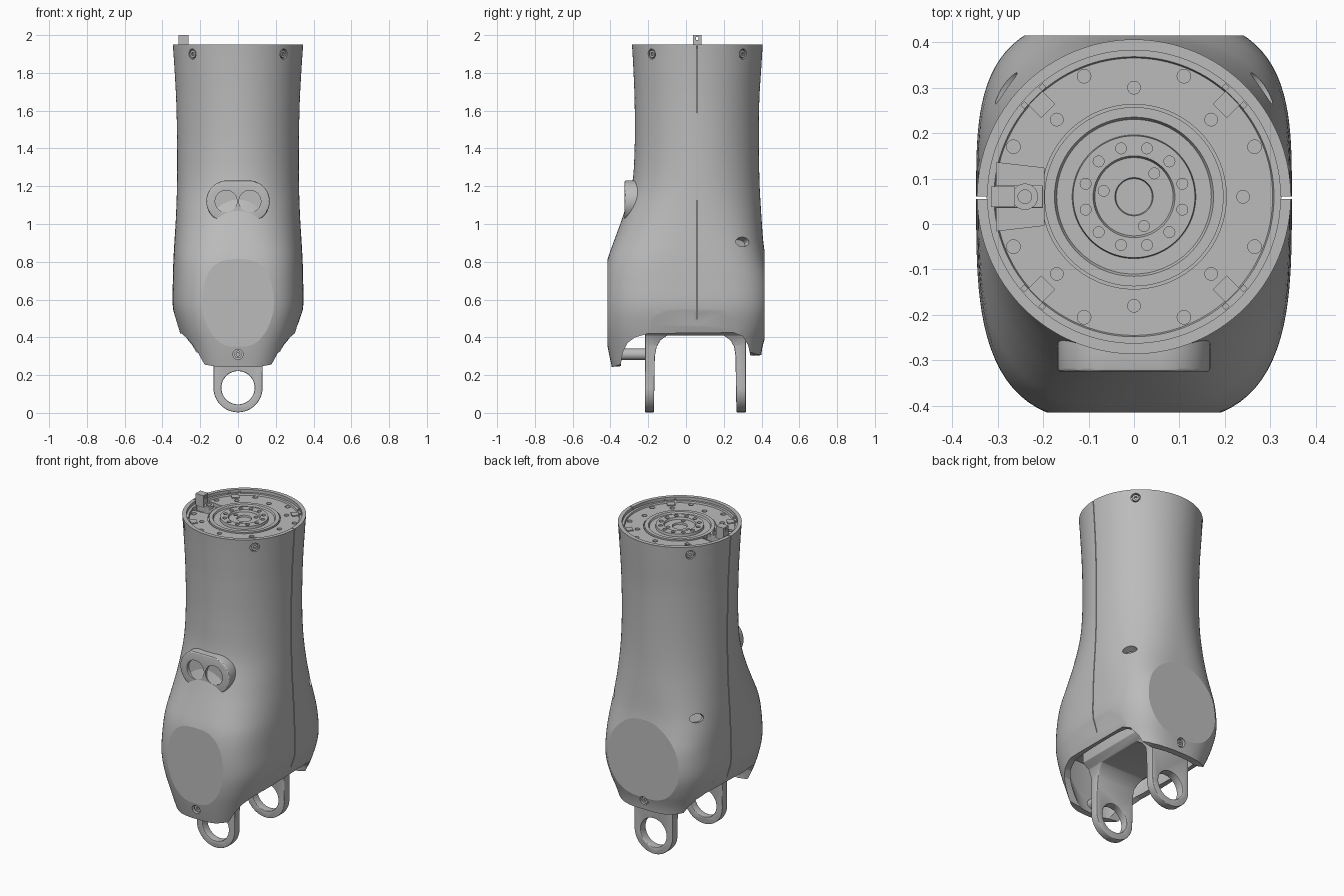
import bpy, bmesh, math
from mathutils import Vector

if "Cube" in bpy.data.objects:
    bpy.data.objects.remove(bpy.data.objects["Cube"])

grey = bpy.data.materials.new("plain grey")
grey.use_nodes = True
grey.diffuse_color = (0.5, 0.5, 0.5, 1)
grey.node_tree.nodes["Principled BSDF"].inputs["Base Color"].default_value = (0.5, 0.5, 0.5, 1)

CY = 0.06      # axis of the upper tube
FLAT = 0.415   # front and back flats
SEG = 128


# ---------- helpers ----------
def skin(name, *solids):
    """Each solid is a list of rings; rings are bridged and the ends capped."""
    bm = bmesh.new()
    for rings in solids:
        vs = [[bm.verts.new(p) for p in ring] for ring in rings]
        n = len(vs[0])
        for a, b in zip(vs, vs[1:]):
            for i in range(n):
                j = (i + 1) % n
                bm.faces.new((a[i], a[j], b[j], b[i]))
        bm.faces.new(vs[0][::-1])
        bm.faces.new(vs[-1])
    bmesh.ops.recalc_face_normals(bm, faces=bm.faces)
    me = bpy.data.meshes.new(name)
    bm.to_mesh(me)
    bm.free()
    me.materials.append(grey)
    ob = bpy.data.objects.new(name, me)
    bpy.context.collection.objects.link(ob)
    return ob


def tube(a, b, r, seg=32, squash=1.0):
    """Rings of a cylinder from a to b; squash flattens it vertically."""
    a, b = Vector(a), Vector(b)
    d = (b - a).normalized()
    u = Vector((0, 0, 1)).cross(d) if abs(d.z) < 0.9 else Vector((1, 0, 0))
    u.normalize()
    v = d.cross(u) * squash
    ts = [math.tau * i / seg for i in range(seg)]
    return [[p + r * (math.cos(t) * u + math.sin(t) * v) for t in ts] for p in (a, b)]


def prism(pts, axis, a, b):
    if axis == "x":
        return [[(k, p, q) for p, q in pts] for k in (a, b)]
    return [[(p, k, q) for p, q in pts] for k in (a, b)]


def box(x, y, z):
    return prism([(y[0], z[0]), (y[1], z[0]), (y[1], z[1]), (y[0], z[1])], "x", *x)


def apply(ob, mod):
    bpy.context.view_layer.objects.active = ob
    bpy.ops.object.modifier_apply(modifier=mod.name)


def cut(ob, cutter, op="DIFFERENCE"):
    m = ob.modifiers.new("cut", "BOOLEAN")
    m.operation, m.object, m.solver = op, cutter, "EXACT"
    apply(ob, m)
    bpy.data.objects.remove(cutter)


def bevel(ob, width):
    m = ob.modifiers.new("bevel", "BEVEL")
    m.width, m.segments, m.limit_method = width, 3, "ANGLE"
    apply(ob, m)


def smooth(ob, angle=30):
    bpy.ops.object.select_all(action="DESELECT")
    ob.select_set(True)
    bpy.context.view_layer.objects.active = ob
    bpy.ops.object.shade_smooth_by_angle(angle=math.radians(angle))


# ---------- shell ----------
# height, half width, front y, back y, squareness
STATIONS = [
    (0.10, 0.20, -0.36, 0.37, 3.0), (0.23, 0.25, -0.39, 0.39, 3.1),
    (0.35, 0.288, -0.415, 0.405, 3.2), (0.45, 0.32, -0.43, 0.435, 3.3),
    (0.56, 0.345, -0.437, 0.455, 3.3), (0.70, 0.345, -0.433, 0.45, 3.2),
    (0.81, 0.342, -0.416, 0.425, 3.0), (0.90, 0.337, -0.385, 0.41, 2.7),
    (1.03, 0.329, -0.338, 0.40, 2.35), (1.20, 0.323, -0.287, 0.39, 2.1),
    (1.40, 0.322, -0.272, 0.386, 2.0), (1.65, 0.327, -0.272, 0.388, 2.0),
    (1.85, 0.338, -0.28, 0.40, 2.0), (1.95, 0.345, -0.286, 0.406, 2.0)]


def station(z):
    s = STATIONS
    i = max(k for k in range(len(s) - 1) if s[k][0] <= z + 1e-6)
    lo, hi = max(i - 1, 0), min(i + 2, len(s) - 1)
    h = s[i + 1][0] - s[i][0]
    t = (z - s[i][0]) / h
    out = []
    for c in range(1, 5):
        p, q = s[i][c], s[i + 1][c]
        mp = (q - s[lo][c]) / (s[i + 1][0] - s[lo][0]) * h
        mq = (s[hi][c] - p) / (s[hi][0] - s[i][0]) * h
        out.append(p + t * mp + t * t * (3 * (q - p) - 2 * mp - mq)
                   + t ** 3 * (2 * (p - q) + mp + mq))
    return out


def body(name, z0, z1, steps, inset):
    rings = []
    for k in range(steps + 1):
        z = z0 + (z1 - z0) * k / steps
        rx, yf, yb, n = station(z)
        ring = []
        for i in range(SEG):
            c, s = math.cos(math.tau * i / SEG), math.sin(math.tau * i / SEG)
            r = (abs(c) ** n + abs(s) ** n) ** (-1 / n)
            ry = (yb - CY if s > 0 else CY - yf) - inset
            ring.append((r * c * (rx - inset), CY + r * s * ry, z))
        rings.append(ring)
    ob = skin(name, rings)
    f = FLAT - inset
    cut(ob, skin("flats", box((-1, 1), (-f, f), (0, 3))), "INTERSECT")
    return ob


shell = body("shell", 0.2, 1.95, 60, 0)

# rounded lower outline, a little higher at the back
half = [(0.40, 1.2), (0.40, 0.75), (0.345, 0.55), (0.283, 0.345), (0.258, 0.295),
        (0.222, 0.262), (0.175, 0.244), (0.11, 0.235)]
outline = half + [(-x, z) for x, z in half[::-1]]
rise = lambda z: z + max(0, 0.55 - z) * 0.25
cut(shell, skin("outline", [[(x, -0.5, z if z < 1 else 2.5) for x, z in outline],
                            [(x, 0.5, rise(z) if z < 1 else 2.5) for x, z in outline]]), "INTERSECT")
# arched lower edge on both sides, then the cavity
arch = [(-0.345, 0), (-0.345, 0.26), (-0.335, 0.32), (-0.31, 0.37), (-0.27, 0.4), (-0.2, 0.42),
        (0.25, 0.425), (0.3, 0.405), (0.328, 0.36), (0.34, 0.31), (0.34, 0)]
cut(shell, skin("arch", prism(arch, "x", -1, 1)))
cut(shell, body("cavity", 0.12, 0.56, 16, 0.035))
# top recess, joint seams, side windows
cut(shell, skin("recess", tube((0, CY, 1.88), (0, CY, 2.1), 0.322, SEG)))
for s in (-1, 1):
    cut(shell, skin("seam", box(sorted((s * 0.317, s * 0.5)), (0.055, 0.06), (0.3, 2.1))))
    a = Vector((s * 0.27, 0.29, 0.9))
    d = Vector((s * 0.8, 0.6, 0.35)) * 0.2
    cut(shell, skin("window", tube(a - d * 0.1, a + d, 0.042, 32, 0.6)))

# screws in the shell: outer point, inward direction
spots = [((sx * 0.244, CY + sy * 0.244, 1.9), (-sx * 0.7, -sy * 0.7, 0))
         for sx in (-1, 1) for sy in (-1, 1)]
spots += [((0, -0.40, 0.31), (0, 1, 0)), ((0, 0.405, 0.365), (0, -1, 0))]
for p, d in spots:
    p, d = Vector(p), Vector(d)
    cut(shell, skin("screw_hole", tube(p - d * 0.05, p + d * 0.02, 0.027)))
    screw = skin("shell_screw", tube(p + d * 0.03, p + d * 0.006, 0.02))
    cut(screw, skin("socket", tube(p + d * 0.016, p - d * 0.02, 0.01, 6)))
    smooth(screw)
smooth(shell, 24)
for poly in shell.data.polygons:   # crisp border round the two flats
    if abs(poly.normal.y) > 0.999 and abs(abs(poly.center.y) - FLAT) < 1e-3:
        poly.use_smooth = False
        for e in poly.loop_indices:
            shell.data.edges[shell.data.loops[e].edge_index].use_edge_sharp = True

# ---------- top flange ----------
steps = [(0.324, 1.87), (0.324, 1.932), (0.308, 1.932), (0.305, 1.922), (0.203, 1.922), (0.203, 1.908),
         (0.197, 1.908), (0.197, 1.928), (0.175, 1.928), (0.17, 1.918), (0.136, 1.918), (0.134, 1.934),
         (0.09, 1.934), (0.086, 1.922), (0.042, 1.922), (0.04, 1.912)]
flange = skin("top_flange", [[(r * math.cos(math.tau * i / SEG), CY + r * math.sin(math.tau * i / SEG), z)
                              for i in range(SEG)] for r, z in steps])


def around(count, r, start):
    for k in range(count):
        t = math.radians(start) + math.tau * k / count
        yield r * math.cos(t), CY + r * math.sin(t)


holes = []
for count, r, start, size, floor in ((12, 0.11, 15, 0.012, 1.92), (8, 0.24, 0, 0.014, 1.91),
                                     (8, 0.287, 22.5, 0.015, 1.908), (3, 0.068, 49, 0.012, 1.91)):
    holes += [tube((x, y, floor), (x, y, 2), size, 20) for x, y in around(count, r, start) if x > -0.235 or abs(y - CY) > 0.05]
cut(flange, skin("bolt_holes", *holes))
wedge = [(-0.302, -0.015), (-0.198, -0.003), (-0.198, 0.123), (-0.302, 0.135)]
cut(flange, skin("wedge", [[(x, y, z) for x, y in wedge] for z in (1.9, 2)]))
smooth(flange)

# clips at the diagonals
for k, (x, y) in enumerate(around(4, 0.287, 45)):
    clip = skin("flange_clip", box((-0.02, 0.022), (-0.022, 0.022), (-0.02, 0.006)),
                *[box((0.02, 0.032), sorted((s * 0.022, s * 0.034)), (-0.02, 0.018)) for s in (-1, 1)])
    clip.location = (x, y, 1.922)
    clip.rotation_euler.z = math.radians(45 + 90 * k)

# cable connector
connector = skin("connector_base", box((-0.315, -0.2), (0.035, 0.085), (1.89, 1.928)))
bevel(connector, 0.004)
post = skin("connector_post", box((-0.315, -0.262), (0.037, 0.083), (1.9, 2.0)))
cut(post, skin("slot", box((-0.4, -0.2), (0.053, 0.067), (1.975, 1.99))))
collar = skin("connector_collar", tube((-0.24, CY, 1.9), (-0.24, CY, 1.942), 0.029))
cut(collar, skin("bore", tube((-0.24, CY, 1.925), (-0.24, CY, 2), 0.015)))
smooth(collar)

# ---------- sensor pod ----------
pod_outline = [(s * 0.058 + 0.11 * math.cos(t), 1.12 + 0.11 * math.sin(t))
               for s, base in ((1, -90), (-1, 90))
               for t in [math.radians(base + 180 * i / 24) for i in range(25)]]
pod = skin("sensor_pod", prism(pod_outline, "y", -0.325, -0.22))
bevel(pod, 0.008)
for x in (-0.063, 0.063):
    cut(pod, skin("lens_well", tube((x, -0.4, 1.12), (x, -0.305, 1.12), 0.058, 48)))
smooth(pod)

# ---------- yoke inside the cavity ----------
inner = [(-0.17, 0), (-0.165, 0.3), (-0.155, 0.35), (-0.135, 0.385), (-0.1, 0.41),
         (0.2, 0.41), (0.235, 0.385), (0.255, 0.35), (0.262, 0.3), (0.267, 0)]
yoke = skin("yoke", prism(inner + [(0.317, 0), (0.317, 0.57), (-0.217, 0.57), (-0.217, 0)], "x", -0.2, 0.2))
leg = [(0.13 * math.cos(t), 0.133 + 0.13 * math.sin(t))
       for t in [math.pi + math.pi * i / 32 for i in range(33)]]
leg += [(0.13, 0.36), (0.15, 0.41), (0.19, 0.44), (0.19, 0.6), (-0.19, 0.6), (-0.19, 0.44), (-0.15, 0.41), (-0.13, 0.36)]
cut(yoke, skin("leg_outline", prism(leg, "y", -1, 1)), "INTERSECT")
cut(yoke, skin("bearing_bore", tube((0, -1, 0.133), (0, 1, 0.133), 0.088, 64)))
bevel(yoke, 0.004)
smooth(yoke)
pin = skin("locating_pin", tube((0, -0.37, 0.31), (0, -0.2, 0.31), 0.03))
smooth(pin)
